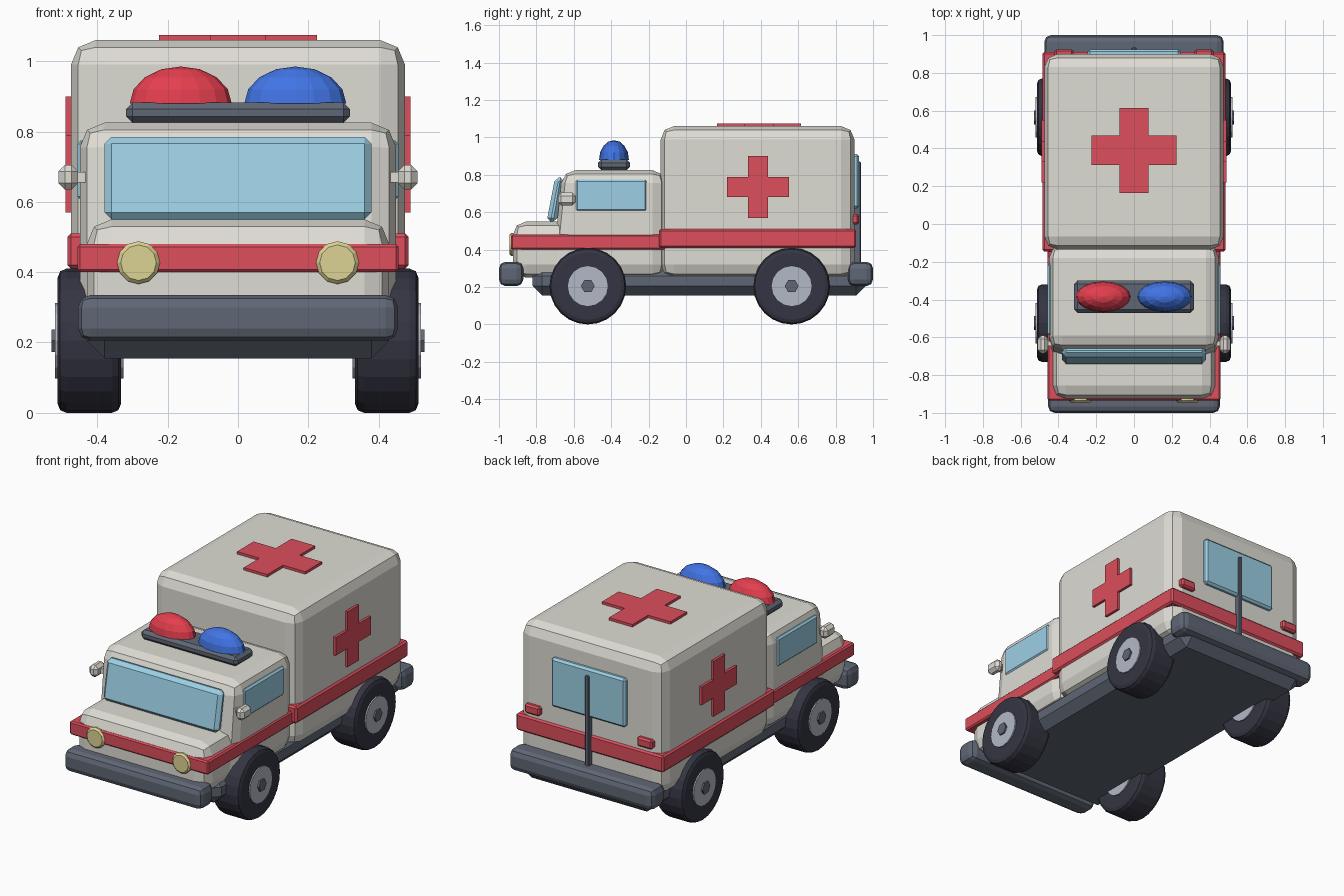
import bpy, bmesh, math
from mathutils import Matrix, Vector

old = bpy.data.objects.get("Cube")
if old:
    bpy.data.objects.remove(old, do_unlink=True)


def material(name, *rgb):
    lin = [((c / 255 + 0.055) / 1.055) ** 2.4 for c in rgb] + [1]
    m = bpy.data.materials.new(name)
    m.use_nodes = True
    m.diffuse_color = lin
    m.node_tree.nodes["Principled BSDF"].inputs["Base Color"].default_value = lin
    return m


BODY = material("warm white", 222, 220, 212)
RED = material("stripe red", 220, 78, 92)
LAMP_RED = material("beacon red", 228, 62, 78)
LAMP_BLUE = material("beacon blue", 65, 116, 228)
GLASS = material("window blue", 156, 208, 229)
SLATE = material("slate grey", 96, 103, 117)
TYRE = material("tyre black", 53, 53, 67)
HUB = material("hub grey", 180, 185, 197)
LIGHT = material("headlight yellow", 222, 211, 148)


def finish(name, bm, mat, bevel=0, segments=1):
    bmesh.ops.recalc_face_normals(bm, faces=bm.faces)
    mesh = bpy.data.meshes.new(name)
    bm.to_mesh(mesh)
    bm.free()
    mesh.materials.append(mat)
    ob = bpy.data.objects.new(name, mesh)
    bpy.context.collection.objects.link(ob)
    if bevel:
        mod = ob.modifiers.new("Bevel", "BEVEL")
        mod.width, mod.segments = bevel, segments
        mod.limit_method = "ANGLE"
        mod.angle_limit = math.radians(40)
    return ob


def box(name, x, y, z, mat, bevel=0, segments=1):
    """Box from (min, max) pairs."""
    bm = bmesh.new()
    bmesh.ops.create_cube(bm, size=1)
    for v in bm.verts:
        v.co = [(a + b) / 2 + c * (b - a) for (a, b), c in zip((x, y, z), v.co)]
    return finish(name, bm, mat, bevel, segments)


def prism(name, points, offset, mat, bevel=0, segments=1):
    """Extrude a planar outline along offset."""
    bm = bmesh.new()
    face = bm.faces.new([bm.verts.new(p) for p in points])
    out = bmesh.ops.extrude_face_region(bm, geom=[face])
    bmesh.ops.translate(bm, vec=offset, verts=[g for g in out["geom"] if isinstance(g, bmesh.types.BMVert)])
    return finish(name, bm, mat, bevel, segments)


def cylinder(name, centre, radius, depth, axis, sides, mat, bevel=0, segments=1):
    bm = bmesh.new()
    rot = Matrix.Rotation(math.pi / 2, 4, "Y" if axis == "X" else "X") if axis != "Z" else Matrix()
    bmesh.ops.create_cone(bm, cap_ends=True, segments=sides, radius1=radius, radius2=radius,
                          depth=depth, matrix=Matrix.Translation(centre) @ rot)
    return finish(name, bm, mat, bevel, segments)


def cross(name, centre, u, v, half, arm, offset):
    """Plus-shaped plate spanned by directions u and v."""
    pts = []
    for k in range(4):
        a = Matrix.Rotation(k * math.pi / 2, 2)
        for p in ((half, -arm), (half, arm), (arm, arm)):
            q = a @ Vector(p)
            pts.append(Vector(centre) + Vector(u) * q.x + Vector(v) * q.y)
    return prism(name, pts, offset, RED)


def dome(name, x, mat):
    bm = bmesh.new()
    bmesh.ops.create_uvsphere(bm, u_segments=16, v_segments=8, radius=1)
    bmesh.ops.bisect_plane(bm, geom=bm.verts[:] + bm.edges[:] + bm.faces[:], dist=1e-4,
                           plane_co=(0, 0, 0), plane_no=(0, 0, -1), clear_outer=True)
    bmesh.ops.holes_fill(bm, edges=[e for e in bm.edges if e.is_boundary])
    for v in bm.verts:
        v.co = (x + v.co.x * 0.145, -0.385 + v.co.y * 0.08, 0.88 + v.co.z * 0.105)
    return finish(name, bm, mat)


# Body shells
box("rear_box", (-0.475, 0.475), (-0.135, 0.9), (0.25, 1.06), BODY, 0.07, 2)
box("hood", (-0.43, 0.43), (-0.925, -0.5), (0.25, 0.55), BODY, 0.07, 2)
cab_side = [(-0.72, 0.25), (-0.66, 0.825), (-0.11, 0.825), (-0.11, 0.25)]
prism("cab", [(-0.45, y, z) for y, z in cab_side], (0.9, 0, 0), BODY, 0.07, 2)

# Chassis and bumpers
box("chassis", (-0.43, 0.43), (-0.82, 0.96), (0.155, 0.31), SLATE, 0.05)
box("front_bumper", (-0.455, 0.455), (-1, -0.87), (0.205, 0.335), SLATE, 0.035, 2)
box("rear_bumper", (-0.475, 0.475), (0.865, 1), (0.205, 0.335), SLATE, 0.035, 2)

# Red stripes
box("front_stripe", (-0.457, 0.457), (-0.935, -0.1), (0.4, 0.48), RED, 0.008)
box("rear_stripe", (-0.485, 0.485), (-0.145, 0.91), (0.41, 0.51), RED, 0.01)

# Glass
screen = [(-0.745, 0.55), (-0.7, 0.785), (-0.65, 0.785), (-0.69, 0.55)]
prism("windscreen", [(-0.38, y, z) for y, z in screen], (0.76, 0, 0), GLASS, 0.02)
box("rear_window", (-0.245, 0.245), (0.88, 0.925), (0.62, 0.91), GLASS, 0.012)
box("rear_door_bar", (-0.012, 0.012), (0.89, 0.935), (0.28, 0.87), SLATE, 0.004)

# Beacon bar
box("beacon_bar", (-0.318, 0.318), (-0.47, -0.3), (0.825, 0.882), SLATE, 0.018)
dome("red_beacon", -0.163, LAMP_RED)
dome("blue_beacon", 0.163, LAMP_BLUE)

# Roof cross
cross("roof_cross", (0, 0.39, 1.05), (1, 0, 0), (0, 1, 0), 0.225, 0.078, (0, 0, 0.025))

# Mirrored parts
for side, s in (("left", 1), ("right", -1)):
    def span(a, b):
        return tuple(sorted((s * a, s * b)))

    cross(side + "_cross", (s * 0.465, 0.385, 0.735), (0, 1, 0), (0, 0, 1), 0.165, 0.054, (s * 0.025, 0, 0))
    box(side + "_window", span(0.42, 0.457), (-0.59, -0.21), (0.605, 0.775), GLASS, 0.01)
    box(side + "_mirror", span(0.455, 0.51), (-0.685, -0.59), (0.635, 0.705), BODY, 0.018)
    box(side + "_mirror_arm", span(0.42, 0.47), (-0.645, -0.62), (0.655, 0.685), BODY)
    box(side + "_tail_light", span(0.32, 0.42), (0.88, 0.925), (0.535, 0.59), RED, 0.01)
    cylinder(side + "_headlight", (s * 0.283, -0.93, 0.427), 0.061, 0.03, "Y", 12, LIGHT, 0.01)
    for end, y in (("front", -0.525), ("rear", 0.565)):
        label = f"{end}_{side}_"
        cylinder(label + "tyre", (s * 0.423, y, 0.205), 0.205, 0.18, "X", 24, TYRE, 0.025, 2)
        cylinder(label + "hub", (s * 0.423, y, 0.205), 0.107, 0.195, "X", 16, HUB)
        cylinder(label + "nut", (s * 0.423, y, 0.205), 0.037, 0.215, "X", 6, SLATE)
